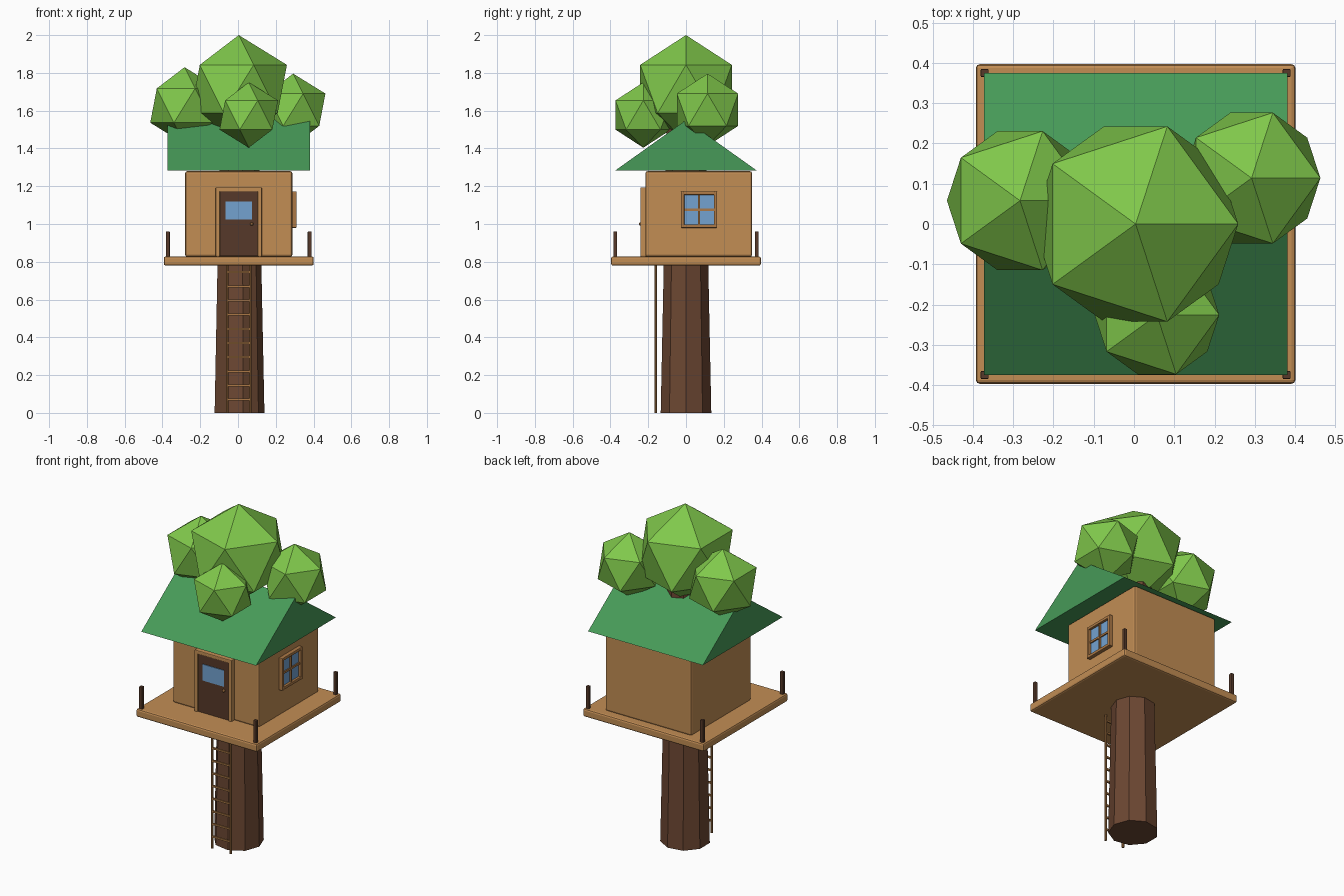
import bpy, bmesh, math
from mathutils import Matrix, Vector

if "Cube" in bpy.data.objects:
    bpy.data.objects.remove(bpy.data.objects["Cube"])

CX = 0.004  # middle of trunk, deck and house


def material(name, r, g, b):
    def linear(c):
        c /= 255
        return c / 12.92 if c < 0.04 else ((c + 0.055) / 1.055) ** 2.4
    col = (linear(r), linear(g), linear(b), 1)
    m = bpy.data.materials.new(name)
    m.use_nodes = True
    m.diffuse_color = col
    m.node_tree.nodes["Principled BSDF"].inputs["Base Color"].default_value = col
    return m


WOOD = material("light wood", 194, 141, 84)
TRIM = material("trim wood", 172, 121, 70)
BARK = material("bark", 108, 71, 50)
DARK = material("dark wood", 86, 57, 41)
ROOF = material("roof green", 71, 154, 88)
LEAF = material("leaf green", 128, 200, 75)
GLASS = material("window blue", 115, 162, 208)


def finish(name, bm, mat, bevel=0, segments=2):
    bmesh.ops.recalc_face_normals(bm, faces=bm.faces)
    me = bpy.data.meshes.new(name)
    bm.to_mesh(me)
    bm.free()
    me.materials.append(mat)
    ob = bpy.data.objects.new(name, me)
    bpy.context.collection.objects.link(ob)
    if bevel:
        mod = ob.modifiers.new("bevel", "BEVEL")
        mod.width = bevel
        mod.segments = segments
    return ob


def box(name, x, y, z, mat, bevel=0):
    """Box from (low, high) pairs along each axis."""
    bm = bmesh.new()
    bmesh.ops.create_cube(bm, size=1)
    for v in bm.verts:
        v.co = Vector([(a + b) / 2 + c * (b - a) for (a, b), c in zip((x, y, z), v.co)])
    return finish(name, bm, mat, bevel)


def loft(name, rings, mat):
    """Closed solid through two matching rings of points."""
    bm = bmesh.new()
    a, b = [[bm.verts.new(p) for p in ring] for ring in rings]
    n = len(a)
    bm.faces.new(a)
    bm.faces.new(b)
    for i in range(n):
        j = (i + 1) % n
        bm.faces.new((a[i], a[j], b[j], b[i]))
    return finish(name, bm, mat)


def ring(x, y, z, r, n):
    return [(x + r * math.cos(math.tau * i / n), y + r * math.sin(math.tau * i / n), z)
            for i in range(n)]


# Tapered trunk, running up through the house
loft("trunk", [ring(CX, 0, 0, 0.136, 9), ring(CX, 0, 1.58, 0.103, 9)], BARK)

# Deck with corner posts
box("deck", (CX - 0.397, CX + 0.397), (-0.397, 0.397), (0.78, 0.828), WOOD, 0.01)
for sx in (-1, 1):
    for sy in (-1, 1):
        px, py = CX + sx * 0.375, sy * 0.375
        box("corner_post", (px - 0.01, px + 0.01), (py - 0.01, py + 0.01),
            (0.82, 0.96), DARK, 0.003)

# Ladder
for sx in (-1, 1):
    px = CX + sx * 0.061
    loft("ladder_rail", [ring(px, -0.16, 0, 0.007, 8), ring(px, -0.16, 0.79, 0.007, 8)], TRIM)
for i in range(10):
    z = 0.07 + i * 0.075
    box("ladder_rung", (CX - 0.061, CX + 0.061), (-0.165, -0.155), (z - 0.005, z + 0.005), TRIM)

# House body
box("house_walls", (CX - 0.284, CX + 0.284), (-0.215, 0.35), (0.826, 1.28), WOOD, 0.012)

# Gable roof with the ridge along x
loft("roof", [[(CX + s * 0.377, -0.375, 1.283), (CX + s * 0.377, 0.375, 1.283),
               (CX + s * 0.377, 0, 1.55)] for s in (-1, 1)], ROOF)

# Door with frame, pane and knob
for s in (-1, 1):
    xs = sorted((CX + s * 0.1, CX + s * 0.122))
    box("door_frame_side", xs, (-0.242, -0.21), (0.828, 1.192), WOOD, 0.004)
box("door_frame_top", (CX - 0.122, CX + 0.122), (-0.242, -0.21), (1.172, 1.194), WOOD, 0.004)
box("door", (CX - 0.101, CX + 0.101), (-0.235, -0.21), (0.83, 1.174), DARK)
box("door_pane", (CX - 0.07, CX + 0.07), (-0.239, -0.233), (1.023, 1.12), GLASS)
bm = bmesh.new()
bmesh.ops.create_uvsphere(bm, u_segments=8, v_segments=6, radius=0.009,
                          matrix=Matrix.Translation((0.073, -0.24, 1.0)))
finish("door_knob", bm, TRIM)

# Side window: glass, square frame and crossing bars
WX, WY, WZ, H = CX + 0.284, 0.069, 1.076, 0.096
box("window_glass", (WX - 0.01, WX + 0.008), (WY - H + 0.01, WY + H - 0.01),
    (WZ - H + 0.01, WZ + H - 0.01), GLASS)
for s in (-1, 1):
    edge = sorted((s * H, s * (H - 0.018)))
    box("window_frame_side", (WX - 0.01, WX + 0.023), [WY + e for e in edge],
        (WZ - H, WZ + H), TRIM, 0.004)
    box("window_frame_rail", (WX - 0.01, WX + 0.022), (WY - H + 0.01, WY + H - 0.01),
        [WZ + e for e in edge], TRIM, 0.004)
box("window_bar_upright", (WX, WX + 0.016), (WY - 0.006, WY + 0.006),
    (WZ - H + 0.01, WZ + H - 0.01), TRIM)
box("window_bar_level", (WX, WX + 0.015), (WY - H + 0.01, WY + H - 0.01),
    (WZ - 0.006, WZ + 0.006), TRIM)

# Faceted foliage clumps
for name, pos, r in (("foliage_main", (CX, 0, 1.715), 0.285),
                     ("foliage_right", (-0.283, 0.058, 1.627), 0.203),
                     ("foliage_left", (0.292, 0.114, 1.605), 0.191),
                     ("foliage_front", (0.057, -0.226, 1.577), 0.173)):
    bm = bmesh.new()
    bmesh.ops.create_icosphere(bm, subdivisions=1, radius=r, matrix=Matrix.Translation(pos))
    finish(name, bm, LEAF)
